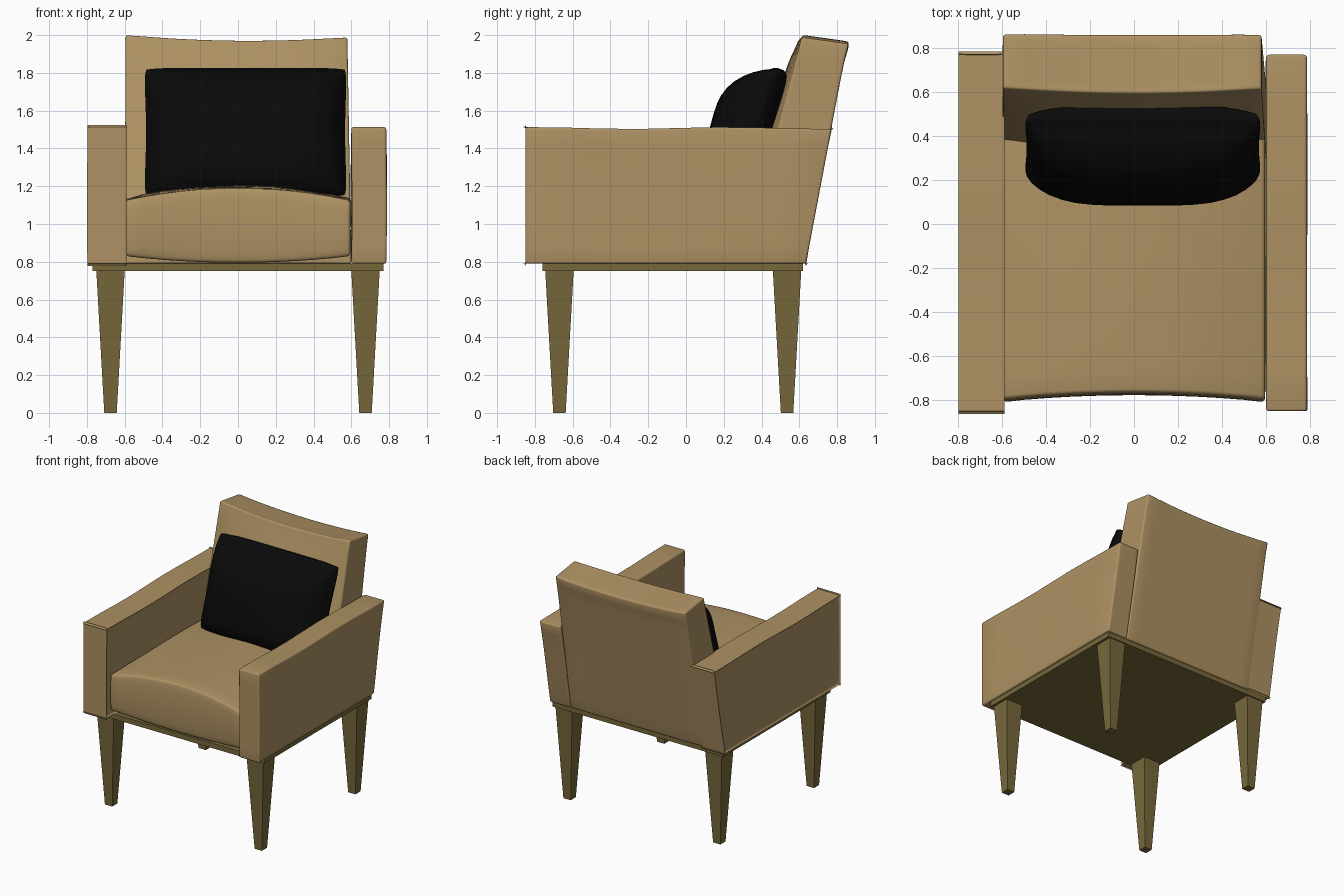
import bpy
import bmesh
from math import sin, pi, radians

cube = bpy.data.objects.get("Cube")
if cube:
    bpy.data.objects.remove(cube, do_unlink=True)


def material(name, rgb, roughness=0.8):
    m = bpy.data.materials.new(name)
    m.use_nodes = True
    m.diffuse_color = (*rgb, 1)
    bsdf = next(n for n in m.node_tree.nodes if n.type == 'BSDF_PRINCIPLED')
    bsdf.inputs["Base Color"].default_value = (*rgb, 1)
    bsdf.inputs["Roughness"].default_value = roughness
    return m


tan = material("tan fabric", (0.42, 0.285, 0.125))
black = material("black fabric", (0.003, 0.003, 0.003))
wood = material("brown wood", (0.185, 0.14, 0.044))


def mix(a, b, t):
    """Blend a to b as t runs from -1 to 1."""
    return a + (b - a) * (t + 1) / 2


def block(name, mat, shape, cuts=0, bevel=0.0, smooth=40):
    """Box whose points, from -1 to 1 on each axis, are placed by shape."""
    bm = bmesh.new()
    bmesh.ops.create_cube(bm, size=2)
    if cuts:
        bmesh.ops.subdivide_edges(bm, edges=bm.edges[:], cuts=cuts, use_grid_fill=True)
    rims = [e for e in bm.edges
            if sum(all(abs(abs(v.co[i]) - 1) < 1e-4 for v in e.verts)
                   for i in range(3)) >= 2]
    for v in bm.verts:
        v.co = shape(*v.co)
    if bevel:
        bmesh.ops.bevel(bm, geom=rims, offset=bevel, segments=3, profile=0.5,
                        affect='EDGES', clamp_overlap=True)
    bmesh.ops.recalc_face_normals(bm, faces=bm.faces[:])
    for f in bm.faces:
        f.smooth = smooth > 0
    mesh = bpy.data.meshes.new(name)
    bm.to_mesh(mesh)
    bm.free()
    if smooth:
        mesh.set_sharp_from_angle(angle=radians(smooth))
    mesh.materials.append(mat)
    obj = bpy.data.objects.new(name, mesh)
    bpy.context.collection.objects.link(obj)
    return obj


# Wooden base and four tapered legs
block("base_plate", wood,
      lambda x, y, z: (0.77 * x, mix(-0.76, 0.62, y), mix(0.75, 0.79, z)), smooth=0)


def leg(name, cx, cy):
    def shape(x, y, z):
        half = mix(0.033, 0.075, z)
        return (cx + half * x, cy + half * y, mix(0, 0.75, z))
    block(name, wood, shape, smooth=0)


for side, cx in (("left", 0.675), ("right", -0.675)):
    leg("front_leg_" + side, cx, -0.67)
    leg("back_leg_" + side, cx, 0.535)


# Arms with a slanted back end and slightly uneven upholstery
def arm(name, side):
    def shape(x, y, z):
        px = mix(0.6, 0.785, x) + 0.004 * sin(4 * y + z) * (1 - z * z)
        py = mix(-0.85, mix(0.635, 0.77, z), y)
        pz = mix(0.79, 1.508 + 0.005 * sin(5 * y), z)
        return (side * px, py, pz)
    block(name, tan, shape, cuts=7, bevel=0.012)


arm("left_arm", 1)
arm("right_arm", -1)


# Seat cushion, crowned in the middle and hollowed along the front
def seat_shape(x, y, z):
    px = 0.595 * x
    front = -0.795 + 0.03 * (1 - x * x) - 0.012 * (1 - z * z)
    py = mix(front, 0.48, y)
    top = 1.125 + 0.065 * (1 - x * x) + 0.012 * (1 - y * y)
    top += 0.004 * sin(7 * x + 3 * y) * (1 - y * y)
    bottom = 0.795 + 0.035 * x * x
    return (px, py, mix(bottom, top, z))


block("seat_cushion", tan, seat_shape, cuts=11, bevel=0.018)


# Reclined backrest with a padded front and a sagging top edge
def back_shape(x, y, z):
    px = x * mix(0.6, 0.587, z) - 0.008 * (z + 1) / 2
    pz = mix(0.79, 1.97 + 0.025 * x * x - 0.006 * x, z)
    rear = 0.633 + 0.19 * (pz - 0.79)
    front = 0.39 + 0.265 * (pz - 1.15) - 0.045 * (1 - x * x) * (1.4 - z * z)
    pz -= 0.035 * max(0, z) ** 6 * (y + 1) / 2
    return (px, mix(front, rear, y), pz)


block("backrest", tan, back_shape, cuts=11, bevel=0.012)


# Plump scatter pillow leaning on the backrest
def pillow_shape(x, y, z):
    u, w = sin(x * pi / 2), sin(z * pi / 2)
    puff = max(0, (1 - u ** 4) * (1 - w ** 4)) ** 0.6
    depth = (0.205 + 0.04 * w) if y < 0 else 0.09
    rim = 1 + 0.02 * (1 - y * y)
    corner = 1 - 0.03 * (u * w) ** 8
    px = 0.04 + 0.53 * u * rim * corner * (1 - 0.025 * (1 - w * w))
    pz = 1.485 + 0.335 * w * rim * corner
    return (px, 0.35 + 0.125 * w + y * (depth * puff + 0.025), pz)


block("pillow", black, pillow_shape, cuts=19, smooth=80)
